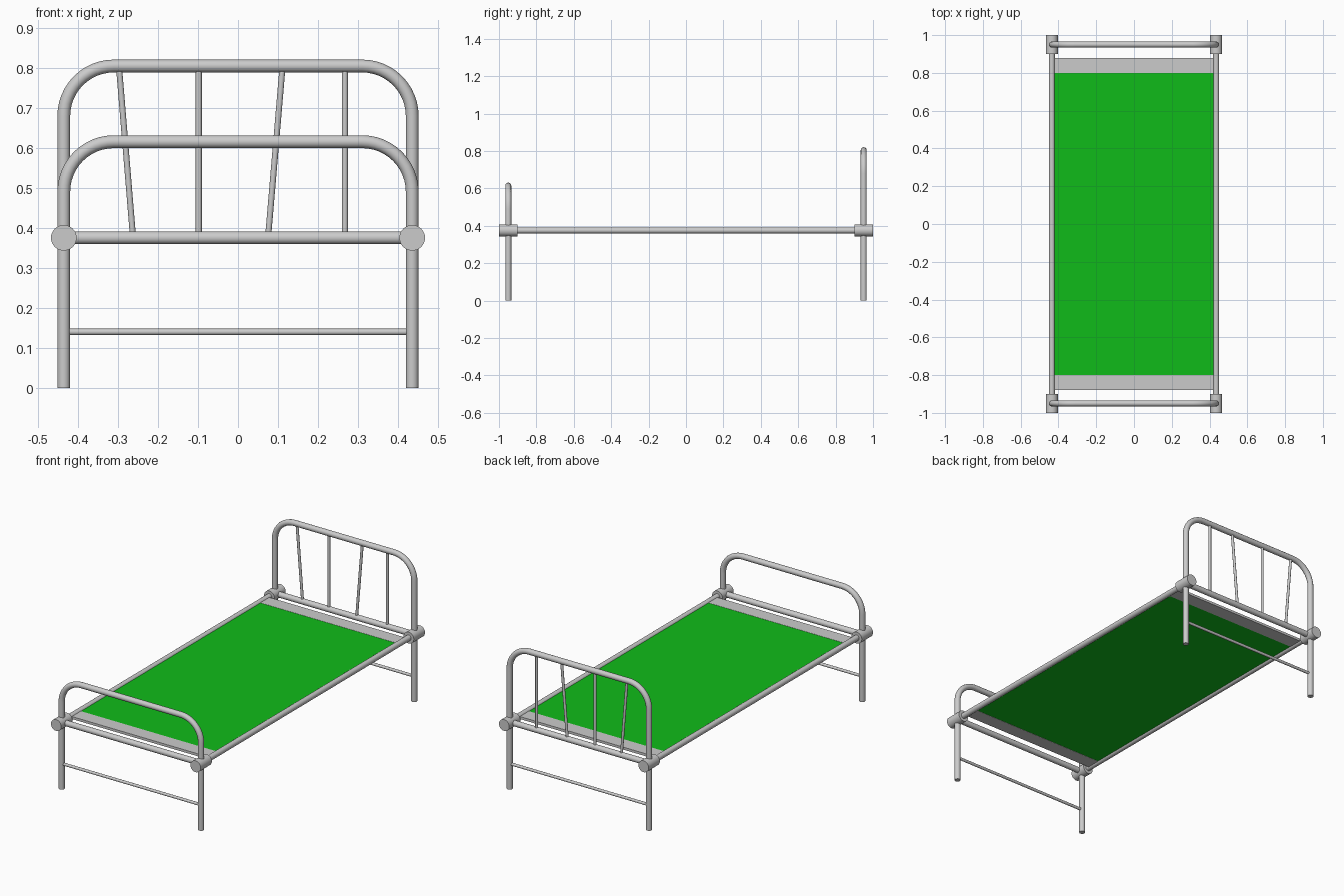
import bpy
from math import sin, cos, pi, radians
from mathutils import Vector

if "Cube" in bpy.data.objects:
    bpy.data.objects.remove(bpy.data.objects["Cube"])

X, Y, Z = 0.435, 0.95, 0.375   # leg x, bed end y, frame height
R = 0.016                      # main tube radius


def smooth(obj):
    bpy.ops.object.select_all(action='DESELECT')
    obj.select_set(True)
    bpy.context.view_layer.objects.active = obj
    bpy.ops.object.shade_smooth_by_angle(angle=radians(35))


def rod(name, a, b, r, sides=24):
    a, b = Vector(a), Vector(b)
    d = b - a
    bpy.ops.mesh.primitive_cylinder_add(vertices=sides, radius=r, depth=d.length,
                                        location=(a + b) / 2)
    obj = bpy.context.object
    obj.rotation_euler = d.to_track_quat('Z', 'Y').to_euler()
    obj.name = name
    smooth(obj)
    return obj


def arch(name, y, top, corner=0.125, steps=12):
    # one bent tube: up from the floor, over, and back down
    right = [(X - corner + corner * cos(t), y, top - corner + corner * sin(t))
             for t in (i * pi / 2 / steps for i in range(steps + 1))]
    left = [(-x, yy, z) for x, yy, z in reversed(right)]
    pts = [(X, y, 0)] + right + left + [(-X, y, 0)]
    cu = bpy.data.curves.new(name, 'CURVE')
    cu.dimensions = '3D'
    cu.bevel_depth = R
    cu.bevel_resolution = 4
    cu.use_fill_caps = True
    sp = cu.splines.new('POLY')
    sp.points.add(len(pts) - 1)
    for p, co in zip(sp.points, pts):
        p.co = (*co, 1)
    obj = bpy.data.objects.new(name, cu)
    bpy.context.collection.objects.link(obj)
    bpy.ops.object.select_all(action='DESELECT')
    obj.select_set(True)
    bpy.context.view_layer.objects.active = obj
    bpy.ops.object.convert(target='MESH')
    smooth(bpy.context.object)


def slab(name, x, y0, y1, z, t):
    bpy.ops.mesh.primitive_cube_add(size=1, location=(0, (y0 + y1) / 2, z))
    obj = bpy.context.object
    obj.scale = (2 * x, y1 - y0, t)
    obj.name = name
    return obj


# bent end frames
arch("headboard_frame", Y, 0.804)
arch("footboard_frame", -Y, 0.615)

# crossbars, corner joints and end strips at both ends
for s, end in ((-1, "foot"), (1, "head")):
    y = s * Y
    rod(end + "_crossbar", (-X, y, Z), (X, y, Z), R)
    rod(end + "_stretcher", (-X, y, 0.14), (X, y, 0.14), 0.008, 16)
    for sx, side in ((-1, "left"), (1, "right")):
        rod(f"{end}_{side}_joint", (sx * X, s * 0.9, Z), (sx * X, s, Z), 0.032, 32)
    lo, hi = sorted((s * 0.8, s * 0.88))
    slab(end + "_end_strip", 0.425, lo, hi, Z, 0.014)

# side rails
for sx, side in ((-1, "left"), (1, "right")):
    rod(side + "_side_rail", (sx * X, -Y, Z), (sx * X, Y, Z), R)

# headboard spindles: bottom x, top x
for i, (xb, xt) in enumerate(((-0.262, -0.297), (-0.098, -0.098),
                              (0.075, 0.111), (0.267, 0.267))):
    rod(f"headboard_spindle_{i + 1}", (xb, Y, Z), (xt, Y, 0.8), 0.0075, 16)

# green canvas sheet
sheet = slab("canvas_sheet", 0.425, -0.8, 0.8, Z, 0.012)
mat = bpy.data.materials.new("green_canvas")
mat.diffuse_color = (0.005, 0.50, 0.01, 1)
mat.use_nodes = True
mat.node_tree.nodes["Principled BSDF"].inputs["Base Color"].default_value = mat.diffuse_color
sheet.data.materials.append(mat)
